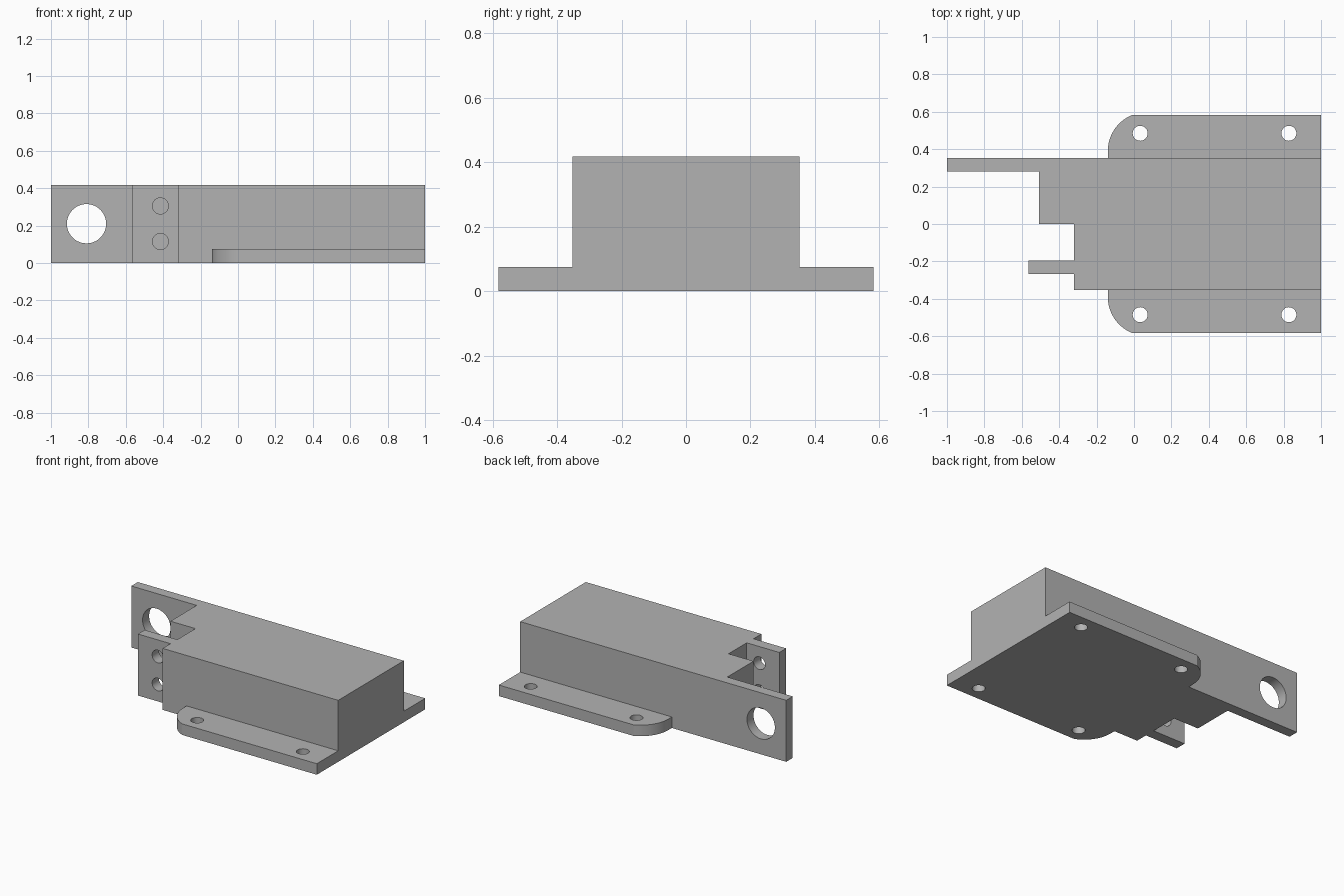
import bpy
import bmesh
from math import asin, cos, sin, pi, radians
from mathutils import Matrix, Vector

default = bpy.data.objects.get("Cube")
if default:
    bpy.data.objects.remove(default, do_unlink=True)

HEIGHT, FLANGE_H = 0.418, 0.075
SIDE, EDGE = 0.352, 0.582

grey = bpy.data.materials.new("plain grey")
grey.use_nodes = True
grey.diffuse_color = (0.45, 0.45, 0.45, 1)
grey.node_tree.nodes["Principled BSDF"].inputs["Base Color"].default_value = grey.diffuse_color


def add_object(name, bm):
    bmesh.ops.recalc_face_normals(bm, faces=bm.faces)
    mesh = bpy.data.meshes.new(name)
    bm.to_mesh(mesh)
    bm.free()
    mesh.materials.append(grey)
    obj = bpy.data.objects.new(name, mesh)
    bpy.context.collection.objects.link(obj)
    return obj


def prism(name, outline, height):
    """Extrude a plan outline up from the ground."""
    bm = bmesh.new()
    face = bm.faces.new([bm.verts.new((x, y, 0)) for x, y in outline])
    top = bmesh.ops.extrude_face_region(bm, geom=[face])["geom"]
    verts = [v for v in top if isinstance(v, bmesh.types.BMVert)]
    bmesh.ops.translate(bm, verts=verts, vec=(0, 0, height))
    return add_object(name, bm)


def drill(name, centre, radius, depth, axis):
    """Cylinder used to cut a round hole along the given axis."""
    bm = bmesh.new()
    turn = Vector((0, 0, 1)).rotation_difference(Vector(axis)).to_matrix().to_4x4()
    bmesh.ops.create_cone(bm, cap_ends=True, segments=48, radius1=radius, radius2=radius,
                          depth=depth, matrix=Matrix.Translation(centre) @ turn)
    return add_object(name, bm)


def combine(target, tool, operation):
    mod = target.modifiers.new(operation.title(), "BOOLEAN")
    mod.operation, mod.solver, mod.object = operation, "EXACT", tool
    bpy.context.view_layer.objects.active = target
    bpy.ops.object.modifier_apply(modifier=mod.name)
    bpy.data.objects.remove(tool, do_unlink=True)


# Stepped housing with the long rear arm and the short front tab
housing = prism("housing", [
    (1, -SIDE), (1, SIDE), (-1, SIDE), (-1, 0.282), (-0.508, 0.282), (-0.508, 0),
    (-0.32, 0), (-0.32, -0.195), (-0.565, -0.195), (-0.565, -0.268),
    (-0.32, -0.268), (-0.32, -SIDE)], HEIGHT)

# Mounting plate with rounded corners at one end
radius, arc_y, left = 0.208, 0.39, -0.14
sweep = asin((EDGE - arc_y) / radius)
arc = [(left + radius - radius * cos(sweep * i / 14), arc_y + radius * sin(sweep * i / 14))
       for i in range(15)]
half = arc + [(1, EDGE)]
plate = prism("mounting_plate", half + [(x, -y) for x, y in reversed(half)], FLANGE_H)
combine(housing, plate, "UNION")

# Screw holes in the flanges
for x in (0.033, 0.828):
    for side in (-1, 1):
        combine(housing, drill("screw_hole", (x, side * 0.485, 0), 0.04, 0.4, (0, 0, 1)),
                "DIFFERENCE")

# Large hole in the rear arm, two small holes in the front tab
combine(housing, drill("arm_hole", (-0.81, 0.317, 0.21), 0.105, 0.2, (0, 1, 0)), "DIFFERENCE")
for z in (0.115, 0.305):
    combine(housing, drill("tab_hole", (-0.415, -0.232, z), 0.043, 0.2, (0, 1, 0)), "DIFFERENCE")

# Smooth curved walls, crisp edges
bpy.ops.object.select_all(action="DESELECT")
housing.select_set(True)
bpy.context.view_layer.objects.active = housing
bpy.ops.object.shade_smooth_by_angle(angle=radians(25))
